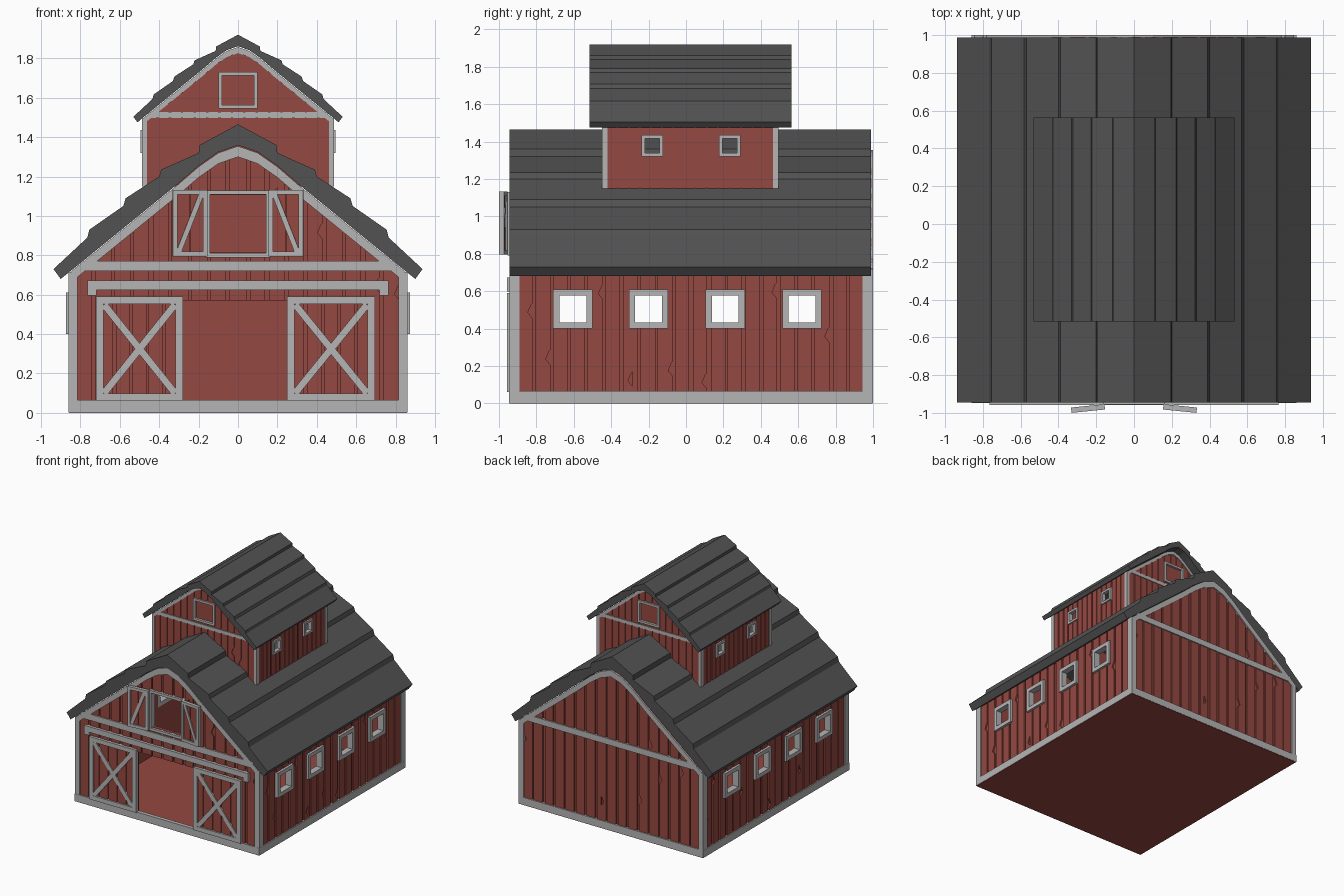
import bpy, bmesh, random
from mathutils import Vector

if "Cube" in bpy.data.objects:
    bpy.data.objects.remove(bpy.data.objects["Cube"])

random.seed(4)


def material(name, c):
    m = bpy.data.materials.new(name)
    m.diffuse_color = (*c, 1)
    m.use_nodes = True
    m.node_tree.nodes["Principled BSDF"].inputs["Base Color"].default_value = m.diffuse_color
    return m


RED = material("red_paint", (0.30, 0.065, 0.052))
TRIM = material("pale_trim", (0.46, 0.46, 0.46))
SLATE = material("dark_roof", (0.085, 0.085, 0.085))


def part(name, polys, axis, a, b, mat, loc=(0, 0, 0), rot=0):
    """Extrude 2D polygons from a to b along x (uv = y,z) or y (uv = x,z)."""
    bm = bmesh.new()
    place = (lambda u, v, d: (d, u, v)) if axis == 'x' else (lambda u, v, d: (u, d, v))
    for pts in polys:
        lo = [bm.verts.new(place(u, v, a)) for u, v in pts]
        hi = [bm.verts.new(place(u, v, b)) for u, v in pts]
        bm.faces.new(lo)
        bm.faces.new(hi[::-1])
        for i in range(len(pts)):
            j = (i + 1) % len(pts)
            bm.faces.new((lo[i], hi[i], hi[j], lo[j]))
    bmesh.ops.recalc_face_normals(bm, faces=bm.faces)
    me = bpy.data.meshes.new(name)
    bm.to_mesh(me)
    bm.free()
    me.materials.append(mat)
    ob = bpy.data.objects.new(name, me)
    ob.location, ob.rotation_euler = loc, (0, 0, rot)
    bpy.context.collection.objects.link(ob)
    return ob


def rect(u0, u1, v0, v1):
    return [(u0, v0), (u1, v0), (u1, v1), (u0, v1)]


def frame(u0, u1, v0, v1, w):
    return [rect(u0, u0 + w, v0, v1), rect(u1 - w, u1, v0, v1),
            rect(u0 + w, u1 - w, v0, v0 + w), rect(u0 + w, u1 - w, v1 - w, v1)]


def bar(p, q, w):
    p, q = Vector(p), Vector(q)
    n = (q - p).orthogonal().normalized() * w / 2
    return [tuple(p + n), tuple(q + n), tuple(q - n), tuple(p - n)]


def cells(cols, v0, top, holes, knots, cracked=False):
    """Wall columns with a shaped top, split around rectangular holes."""
    out = []
    cuts = knots + [h[0] for h in holes] + [h[1] for h in holes]
    for c0, c1 in cols:
        us = [c0] + sorted({c for c in cuts if c0 + .002 < c < c1 - .002}) + [c1]
        for u0, u1 in zip(us, us[1:]):
            m, lo = (u0 + u1) / 2, v0
            for h in sorted(holes, key=lambda h: h[2]):
                if h[0] < m < h[1]:
                    if h[2] > lo:
                        out.append(rect(u0, u1, lo, h[2]))
                    lo = h[3]
            t0, t1 = top(u0), top(u1)
            if min(t0, t1) < lo + .002:
                continue
            poly = [(u0, lo), (u1, lo)]
            if cracked and u1 - u0 > .04 and t1 - lo > .35 and random.random() < .4:
                v = random.uniform(lo + .05, t1 - .15)   # splintered edge
                poly += [(u1, v), (u1 - .025, v + .03), (u1 - .008, v + .07), (u1, v + .08)]
            out.append(poly + [(u1, t1), (u0, t0)])
    return out


def planks(u0, u1, pitch):
    n = round((u1 - u0) / pitch)
    p = (u1 - u0) / n
    return [(u0 + i * p + random.uniform(.04, .13) * p,
             u0 + (i + 1) * p - random.uniform(.04, .13) * p) for i in range(n)]


# half profiles of the stepped roof and the gable arch
ROOF = [(0, 1.465), (.195, 1.36), (.2, 1.32), (.39, 1.235), (.4, 1.2), (.57, 1.09), (.583, 1.05),
        (.755, .93), (.765, .89), (.937, .73), (.9, .68)]
ARCH = [(0, 1.355), (.1, 1.32), (.2, 1.25), (.31, 1.155), (.845, .72)]


def shell(name, s, ridge, base, y0, y1, ry, side_h, front_h, back_h, panel, pitch, d):
    """Gambrel block: planked walls, posts, beams, arch trim and stepped roof."""
    Z = lambda z: ridge - (1.465 - z) * s
    w, eave = .86 * s, Z(.715)
    arch = [(x * s, Z(z)) for x, z in ARCH]
    full = [(-x, z) for x, z in arch[:0:-1]] + arch

    def top(x):
        for (a, za), (b, zb) in zip(full, full[1:]):
            if x <= b:
                return za + (zb - za) * max(0, x - a) / (b - a)
        return full[-1][1]
    knots = [x for x, _ in full]

    # stepped roof and its underside
    outer = [(x * s, Z(z)) for x, z in ROOF]
    half = outer + [(x, z + .004) for x, z in arch[::-1]]
    for k, side in ((-1, "left"), (1, "right")):
        part(f"{name}_roof_{side}", [[(k * x, z) for x, z in half]], 'y', *ry, SLATE)
        # side walls
        e = k * w
        flat = lambda u: eave
        part(f"{name}_wall_{side}", cells([(y0 + d, y1 - d)], base, flat, side_h, []),
             'x', e - k * 2.6 * d, e - k * 1.3 * d, RED)
        part(f"{name}_boards_{side}", cells(planks(y0 + .04 * s, y1 - .04 * s, pitch), base, flat,
             side_h, [], True), 'x', e - k * 1.3 * d, e - k * .5 * d, RED)
        part(f"{name}_window_frames_{side}", [r for h in side_h for r in
             frame(h[0] - .02 * s, h[1] + .02 * s, h[2] - .02 * s, h[3] + .02 * s, .033 * s)],
             'x', e - k * 2.8 * d, e + k * .8 * d, TRIM)
        pw = .055 * s
        part(f"{name}_posts_{side}", [rect(y0, y0 + pw, base, eave), rect(y1 - pw, y1, base, eave)],
             'x', e - k * .045 * s, e, TRIM)

    # gable walls with boards, arch trim and cross beam
    for end, k, y, holes in (("front", 1, y0, front_h), ("back", -1, y1, back_h)):
        part(f"{name}_wall_{end}", cells([(-w + d, w - d)], base, top, [] if panel else holes, knots),
             'y', y + k * 2.6 * d, y + k * 1.4 * d, RED)
        part(f"{name}_boards_{end}", cells(planks(-w + .03 * s, w - .03 * s, pitch), base, top, holes,
             knots, True), 'y', y + k * 1.4 * d, y + k * .6 * d, RED)
        trim = [[p, q, (q[0], q[1] - .055 * s), (p[0], p[1] - .055 * s)] for p, q in zip(full, full[1:])]
        trim.append(rect(-.8 * s, .8 * s, Z(.72), Z(.772)))
        part(f"{name}_gable_trim_{end}", trim, 'y', y + k * 2 * d, y, TRIM)
        if panel:
            part(f"{name}_loft_frame_{end}", frame(-.1, .1, 1.545, 1.73, .018), 'y',
                 y + k * 2 * d, y - k * .8 * d, TRIM)


# main barn and upper cupola
wins = [(c - .085, c + .085, .42, .59) for c in (-.605, -.2, .21, .62)]
shell("barn", 1, 1.465, .01, -.945, 1.0, (-.945, .988), wins,
      [(-.29, .26, .06, .57), (-.155, .155, .815, 1.105)], [], False, .095, .015)
small = [(c - .046, c + .046, 1.332, 1.424) for c in (-.18, .235)]
loft = [(-.09, .09, 1.555, 1.72)]
shell("cupola", .567, 1.92, 1.15, -.45, .495, (-.515, .565), small, loft, loft, True, .062, .009)

# floor and base beams
part("floor", [rect(-.858, .858, 0, .02)], 'y', -.943, .998, RED)
for k, n in ((-1, "left"), (1, "right")):
    part(f"base_beam_{n}", [rect(-.945, 1.0, .003, .065)], 'x', k * .83, k * .861, TRIM)
part("base_beam_front", [rect(-.86, .86, .003, .065)], 'y', -.947, -.915, TRIM)
part("base_beam_back", [rect(-.86, .86, .003, .065)], 'y', .97, 1.0, TRIM)

# sliding doors with cross braces
for n, a, b in (("left", -.72, -.28), ("right", .25, .695)):
    part(f"door_boards_{n}", [rect(p, q, .07, .58) for p, q in planks(a + .01, b - .01, .085)],
         'y', -.946, -.936, RED)
    part(f"door_panel_{n}", [rect(a + .01, b - .01, .07, .58)], 'y', -.938, -.93, RED)
    part(f"door_frame_{n}", frame(a, b, .062, .59, .037), 'y', -.958, -.928, TRIM)
    part(f"door_brace_{n}", [bar((a + .04, .1), (b - .04, .55), .036)], 'y', -.955, -.94, TRIM)
    part(f"door_cross_brace_{n}", [bar((a + .04, .55), (b - .04, .1), .036)], 'y', -.954, -.94, TRIM)
part("door_rail", [rect(-.765, .765, .625, .672), rect(-.765, -.718, .597, .625),
                   rect(.718, .765, .597, .625)], 'y', -.958, -.928, TRIM)

# loft opening and its swung shutters
part("loft_frame", frame(-.165, .165, .79, 1.13, .022), 'y', -.955, -.9, TRIM)
for k, n in ((-1, "left"), (1, "right")):
    at = dict(loc=(k * .155, -.968, 0), rot=-k * .1)
    lo, hi = sorted((0, k * .178))
    part(f"shutter_frame_{n}", frame(lo, hi, .795, 1.132, .024), 'y', -.014, .014, TRIM, **at)
    part(f"shutter_brace_{n}", [bar((k * .03, 1.115), (k * .148, .815), .026)], 'y',
         -.012, .01, TRIM, **at)
    part(f"shutter_boards_{n}", [rect(lo + .02, lo + .087, .81, 1.12),
         rect(lo + .092, hi - .02, .81, 1.12)], 'y', -.004, .006, RED, **at)
